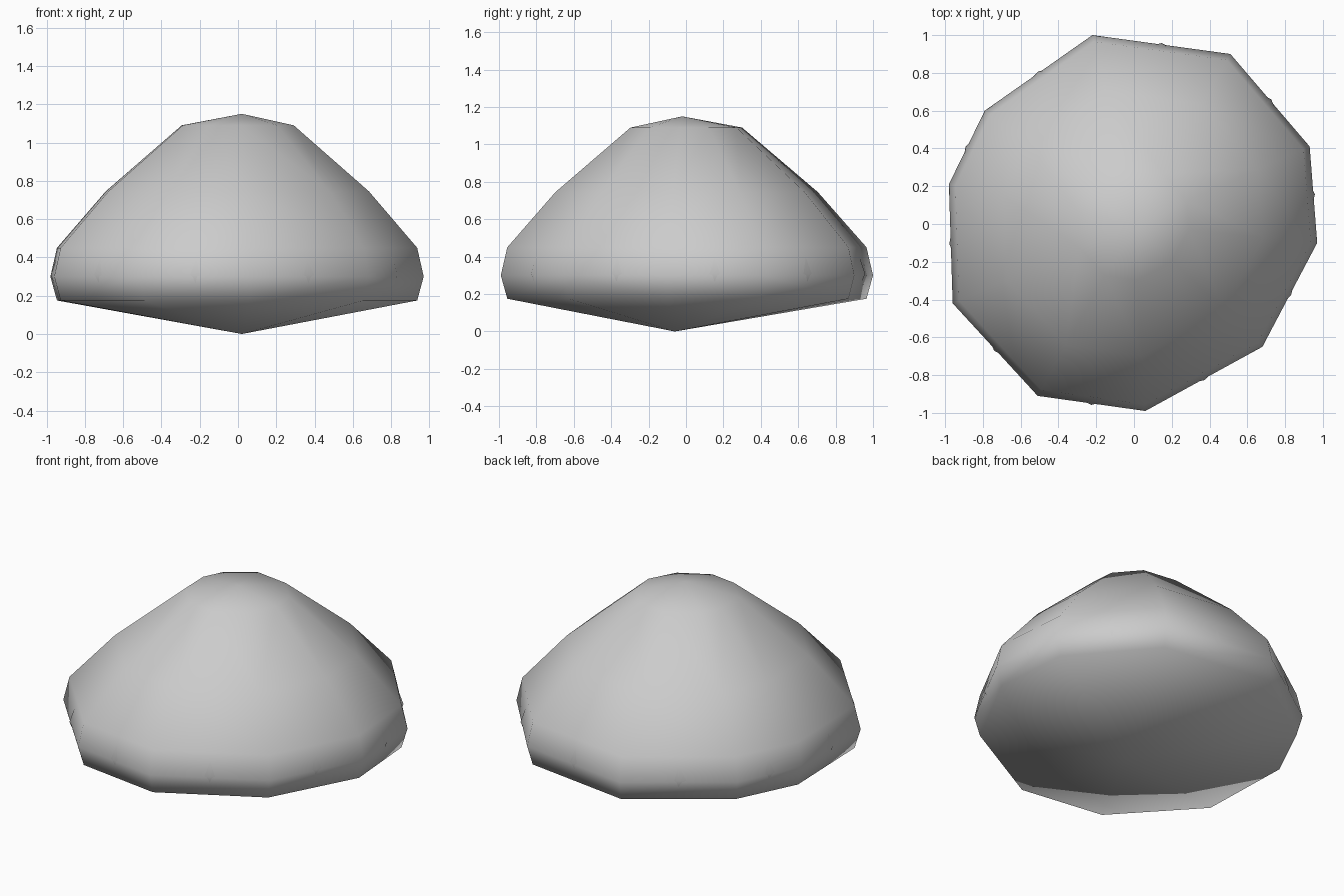
import bpy, bmesh
from mathutils import Vector

if "Cube" in bpy.data.objects:
    bpy.data.objects.remove(bpy.data.objects["Cube"])

# widest outline seen from above, ten irregular corners
OUTLINE = [Vector(p) for p in [
    (0.97, -0.10), (0.93, 0.41), (0.51, 0.90), (-0.22, 1.00), (-0.79, 0.60),
    (-0.98, 0.21), (-0.96, -0.42), (-0.51, -0.91), (0.06, -0.99), (0.68, -0.65)]]

# (height, outline scale) from the base up
PROFILE = [(0.175, 0.965), (0.30, 1.0), (0.45, 0.965), (0.745, 0.705), (1.09, 0.30)]


def shell(name, outline, profile, bottom, top):
    bm = bmesh.new()
    n = len(outline)
    rings = [[bm.verts.new((p.x * s, p.y * s, z)) for p in outline]
             for z, s in profile]
    low, high = bm.verts.new(bottom), bm.verts.new(top)
    for i in range(n):
        j = (i + 1) % n
        for a, b in zip(rings, rings[1:]):
            bm.faces.new((a[i], a[j], b[j], b[i]))
        bm.faces.new((rings[0][j], rings[0][i], low))
        bm.faces.new((rings[-1][i], rings[-1][j], high))
    bmesh.ops.triangulate(bm, faces=bm.faces[:])
    bmesh.ops.recalc_face_normals(bm, faces=bm.faces[:])
    for f in bm.faces:
        f.smooth = True
    me = bpy.data.meshes.new(name)
    bm.to_mesh(me)
    bm.free()
    obj = bpy.data.objects.new(name, me)
    bpy.context.collection.objects.link(obj)
    return obj


# outer skin of the mound
shell("outer_mound", OUTLINE, PROFILE, (0.02, -0.06, 0), (0.02, -0.02, 1.15))

# inner skin, turned half a side so its corners just break the surface
mids = [(a + b) * 0.5 * 1.008 for a, b in zip(OUTLINE, OUTLINE[1:] + OUTLINE[:1])]
inner = [(z * 0.96 + 0.02, s * (1.0 if abs(z - 0.30) < 0.01 else 0.985))
         for z, s in PROFILE]
shell("inner_mound", mids, inner, (0.02, -0.06, 0.03), (0.02, -0.02, 1.13))
